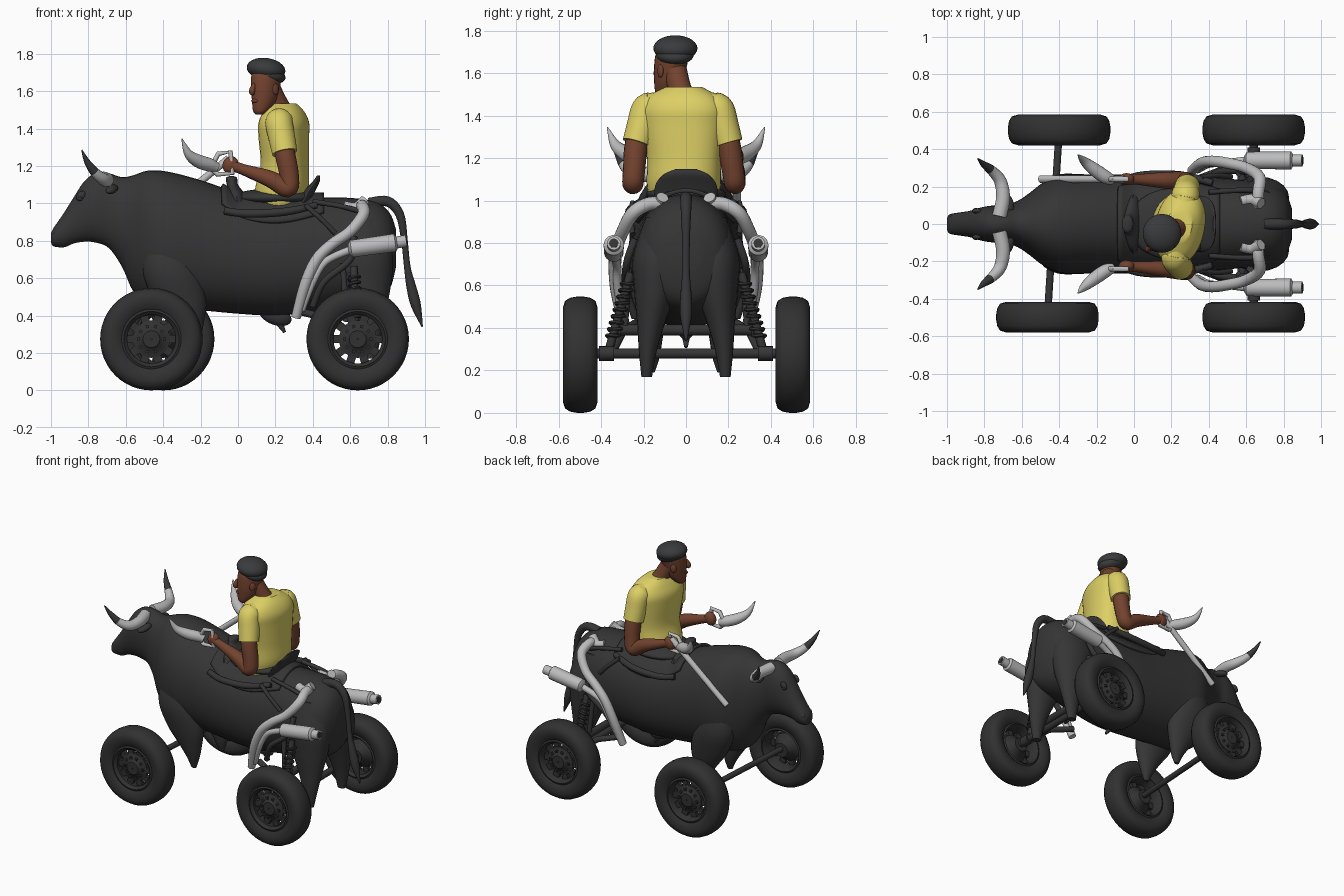
import bpy, bmesh, math
from mathutils import Vector, Matrix, Euler

if "Cube" in bpy.data.objects:
    bpy.data.objects.remove(bpy.data.objects["Cube"])


def material(name, rgb):
    m = bpy.data.materials.new(name)
    m.diffuse_color = (*rgb, 1)
    m.use_nodes = True
    m.node_tree.nodes["Principled BSDF"].inputs["Base Color"].default_value = m.diffuse_color
    return m


HIDE = material("dark hide", (0.036, 0.036, 0.037))
RUBBER = material("tyre black", (0.031, 0.031, 0.032))
CAP = material("charcoal cloth", (0.042, 0.043, 0.045))
SILVER = material("silver grey", (0.50, 0.50, 0.51))
SKIN = material("brown skin", (0.17, 0.055, 0.028))
YELLOW = material("yellow cloth", (0.72, 0.62, 0.13))


def finish(name, bm, mats, mirror=False, angle=40):
    bmesh.ops.recalc_face_normals(bm, faces=bm.faces)
    me = bpy.data.meshes.new(name)
    bm.to_mesh(me)
    bm.free()
    for m in mats:
        me.materials.append(m)
    for p in me.polygons:
        p.use_smooth = True
    me.set_sharp_from_angle(angle=math.radians(angle))
    ob = bpy.data.objects.new(name, me)
    bpy.context.collection.objects.link(ob)
    if mirror:
        mod = ob.modifiers.new("mirror", 'MIRROR')
        mod.use_axis = (False, True, False)
    return ob


def spline(p, k):
    """Catmull-Rom resampling of tuples, k steps per span."""
    out = []
    for i in range(len(p) - 1):
        a, b, c, d = p[max(i - 1, 0)], p[i], p[i + 1], p[min(i + 2, len(p) - 1)]
        for j in range(k):
            t = j / k
            out.append(tuple(0.5 * (2 * q + (r - o) * t + (2 * o - 5 * q + 4 * r - s) * t * t
                             + (3 * q - o - 3 * r + s) * t ** 3) for o, q, r, s in zip(a, b, c, d)))
    return out + [tuple(p[-1])]


def tube(name, pts, mat, n=14, k=5, axis=None, ref=(0, 1, 0), mirror=False, tip=None, split=1.0, power=1.0):
    """Loft of elliptical rings; points are x, y, z, r1 and optionally r2."""
    rows = spline([p if len(p) == 5 else (*p, p[3]) for p in pts], k)
    bm, rings, nrm = bmesh.new(), [], Vector(ref)
    for i, r in enumerate(rows):
        a, b = rows[max(i - 1, 0)], rows[min(i + 1, len(rows) - 1)]
        d = Vector(axis) if axis else (Vector(b[:3]) - Vector(a[:3])).normalized()
        w = nrm - d * nrm.dot(d)
        if w.length < 0.3:
            w = Vector((0, 0, 1)) - d * d.z
        nrm = w.normalized()
        bi = d.cross(nrm)
        ring = []
        for j in range(n):
            c, s = math.cos(2 * math.pi * j / n), math.sin(2 * math.pi * j / n)
            c, s = math.copysign(abs(c) ** power, c), math.copysign(abs(s) ** power, s)
            ring.append(bm.verts.new(Vector(r[:3]) + nrm * c * max(r[3], .002) + bi * s * max(r[4], .002)))
        rings.append(ring)
    for i in range(len(rings) - 1):
        for j in range(n):
            f = bm.faces.new((rings[i][j], rings[i][(j + 1) % n], rings[i + 1][(j + 1) % n], rings[i + 1][j]))
            f.material_index = int(tip is not None and i / len(rings) >= split)
    bm.faces.new(rings[0])
    bm.faces.new(rings[-1]).material_index = int(tip is not None)
    return finish(name, bm, [mat, tip] if tip else [mat], mirror)


def ball(name, loc, size, mat, rot=(0, 0, 0), mirror=False):
    bm = bmesh.new()
    bmesh.ops.create_uvsphere(bm, u_segments=24, v_segments=14, radius=1)
    m = Matrix.Translation(loc) @ Euler([math.radians(a) for a in rot]).to_matrix().to_4x4() @ Matrix.Diagonal((*size, 1))
    bmesh.ops.transform(bm, matrix=m, verts=bm.verts)
    return finish(name, bm, [mat], mirror, 60)


def lathe(bm, prof, c, n=48):
    """Closed (radius, y) profile spun about the y axis at c."""
    rings = [[bm.verts.new((c[0] + r * math.cos(2 * math.pi * j / n), c[1] + y, c[2] + r * math.sin(2 * math.pi * j / n)))
              for r, y in prof] for j in range(n)]
    m = len(prof)
    for j in range(n):
        for i in range(m):
            bm.faces.new((rings[j][i], rings[j][(i + 1) % m], rings[(j + 1) % n][(i + 1) % m], rings[(j + 1) % n][i]))


# Bull body and head: x, top z, bottom z, half width
SECTIONS = [(-1.0, .84, .79, .03), (-.985, .87, .77, .052), (-.93, .95, .765, .062), (-.88, 1.03, .785, .07),
            (-.82, 1.12, .795, .088), (-.76, 1.16, .79, .098), (-.69, 1.16, .76, .10), (-.62, 1.14, .66, .125),
            (-.56, 1.15, .53, .165), (-.48, 1.175, .46, .225), (-.38, 1.17, .44, .265), (-.22, 1.13, .43, .265),
            (0, 1.06, .41, .265), (.2, 1.03, .40, .265), (.4, 1.03, .42, .25), (.58, 1.03, .45, .235),
            (.73, 1.01, .48, .215), (.81, .95, .54, .165), (.845, .86, .66, .08)]
BODY = [(x, 0, (t + b) / 2, w, (t - b) / 2) for x, t, b, w in SECTIONS]
tube("bull_body", BODY, HIDE, n=40, axis=(1, 0, 0), power=.95)
tube("front_legs", [(-.38, .14, .85, .08, .10), (-.36, .17, .65, .10, .15), (-.31, .17, .48, .08, .14),
     (-.27, .165, .35, .055, .085), (-.25, .16, .26, .035, .045), (-.245, .16, .19, .012, .018)],
     HIDE, n=20, axis=(0, 0, 1), mirror=True)
tube("rear_legs", [(.64, .12, .92, .07, .12), (.66, .14, .74, .11, .165), (.68, .145, .58, .10, .14),
     (.70, .165, .42, .065, .09), (.71, .18, .29, .042, .055), (.71, .185, .17, .025, .03)],
     HIDE, n=20, axis=(0, 0, 1), mirror=True)
ball("sheath", (.2, 0, .40), (.09, .04, .05), HIDE, (0, 20, 0))
tube("sheath_tip", [(.21, 0, .38, .025), (.25, 0, .31, .008)], HIDE)
tube("tail", [(.70, 0, 1.0, .03), (.80, 0, 1.01, .028), (.865, 0, .94, .024), (.89, 0, .8, .018), (.905, 0, .66, .018),
     (.925, 0, .56, .026), (.95, 0, .46, .028), (.985, 0, .34, .004)], HIDE)
tube("bull_horns", [(-.72, .04, 1.13, .04), (-.70, .14, 1.125, .038), (-.715, .23, 1.125, .034), (-.76, .285, 1.16, .027),
     (-.805, .32, 1.22, .017), (-.835, .35, 1.285, .003)], SILVER, mirror=True, tip=CAP, split=.58)
ball("bull_ears", (-.675, .115, 1.075), (.03, .055, .022), HIDE, (-15, 0, 20), True)
ball("bull_brows", (-.84, .07, 1.04), (.03, .014, .022), HIDE, (0, -50, 0), True)
ball("bull_eyes", (-.845, .077, 1.025), (.014, .009, .012), RUBBER, mirror=True)
ball("bull_nostrils", (-.972, .04, .845), (.018, .014, .018), HIDE, mirror=True)

# Wheels
HALF = [(.15, .055), (.175, .074), (.22, .082), (.253, .072), (.268, .048), (.274, .015)]
TYRE = HALF + [(r, -y) for r, y in reversed(HALF)]
RIM = [(.16, .062), (.148, .068), (.130, .04), (.130, -.05), (.148, -.068), (.16, -.062)]
HUB = [(.10, .035), (.06, .045), (.045, .06), (.004, .06), (.004, -.06), (.05, -.06), (.065, -.02), (.10, .01)]
for tag, x, y in (("front_near", -.463, -.498), ("front_far", -.40, .503), ("rear_near", .64, -.498), ("rear_far", .64, .503)):
    s, c = math.copysign(1, y), (x, y, .274)
    bm = bmesh.new()
    lathe(bm, TYRE, c)
    finish(tag + "_tyre", bm, [RUBBER], angle=50)
    bm = bmesh.new()
    lathe(bm, RIM, c)
    lathe(bm, [(r, h * s) for r, h in HUB], c)
    for i in range(10):
        a = i * math.pi / 5
        base = Matrix.Translation(c) @ Matrix.Rotation(a, 4, 'Y')
        bmesh.ops.create_cube(bm, size=1, matrix=base @ Matrix.Translation((.113, .02 * s, 0)) @ Matrix.Diagonal((.05, .025, .044, 1)))
        bmesh.ops.create_cube(bm, size=1, matrix=base @ Matrix.Translation((.07, .045 * s, 0)) @ Matrix.Diagonal((.016, .02, .016, 1)))
    finish(tag + "_rim", bm, [RUBBER])

# Axles, frame and shock absorbers
tube("front_axle", [(-.463, -.5, .28, .02), (-.40, .5, .28, .02)], HIDE, k=1)
tube("rear_axle", [(.64, -.5, .28, .024), (.64, .5, .28, .024)], HIDE, k=1)
tube("rear_crossbar", [(.58, -.31, .39, .026), (.58, .31, .39, .026)], HIDE, k=1)
tube("axle_joints", [(.64, .34, .28, .035), (.64, .41, .28, .035)], HIDE, k=1, mirror=True)
tube("swing_arms", [(.64, .35, .28, .02), (.5, .30, .38, .02), (.34, .24, .42, .02)], HIDE, k=1, mirror=True)
tube("frame_tubes", [(.40, .24, .45, .018), (.46, .28, .58, .018), (.6, .28, .70, .018), (.62, .24, .82, .018)], HIDE, mirror=True)
tube("frame_uprights", [(.58, .29, .39, .016), (.56, .27, .68, .016)], HIDE, k=1, mirror=True)
A, B = Vector((.62, .26, .66)), Vector((.63, .365, .29))
tube("shock_rods", [(*A, .02), (*B, .02)], HIDE, k=1, mirror=True)
D = (B - A).normalized()
U = D.cross(Vector((1, 0, 0))).normalized()
coil = []
for i in range(109):
    a = i * math.pi / 6
    p = A.lerp(B, .10 + .74 * i / 108) + (U * math.sin(a) + D.cross(U) * math.cos(a)) * .028
    coil.append((*p, .009))
tube("shock_springs", coil, HIDE, n=6, k=1, mirror=True)

# Exhaust
tube("exhaust_pipes", [(.66, .09, .98, .03), (.665, .17, .985, .032), (.67, .25, .94, .032), (.60, .30, .85, .03),
     (.50, .325, .78, .03), (.42, .335, .70, .03), (.36, .325, .57, .03), (.31, .285, .39, .026)], SILVER, mirror=True)
tube("exhaust_branches", [(.57, .12, .985, .028), (.63, .13, .975, .03), (.68, .11, 1.015, .03)], SILVER, mirror=True)
tube("exhaust_links", [(.34, .29, .43, .02), (.40, .32, .58, .02), (.47, .325, .69, .02), (.61, .34, .755, .022)], SILVER, mirror=True)
tube("mufflers", [(.59, .34, .755, .025), (.605, .34, .757, .046), (.84, .34, .79, .048), (.85, .34, .791, .032),
     (.90, .34, .799, .032)], SILVER, k=1, n=24, mirror=True)
tube("muffler_ends", [(.89, .34, .797, .022), (.903, .34, .7995, .022)], HIDE, k=1, mirror=True)

# Saddle pad draped over the back
dense = spline(BODY, 6)
bm = bmesh.new()
rows = []
for i in range(25):
    x = -.08 + .54 * i / 24
    r = min(dense, key=lambda q: abs(q[0] - x))
    low = math.radians(44 - 12 * math.sin(math.pi * i / 24))
    rows.append([bm.verts.new((x, (r[3] + .018) * math.cos(a), .727 + .33 * math.sin(a) + .05 * max(0, -x) / .08))
                 for a in (low + (math.pi - 2 * low) * j / 24 for j in range(25))])
for p, q in zip(rows, rows[1:]):
    for j in range(24):
        bm.faces.new((p[j], p[j + 1], q[j + 1], q[j]))
pad = finish("saddle_pad", bm, [HIDE])
pad.modifiers.new("thickness", 'SOLIDIFY').thickness = .02
ball("saddle_seat", (.2, 0, 1.03), (.23, .19, .05), HIDE)
tube("saddle_back", [(.35, 0, 1.0, .15, .035), (.385, 0, 1.07, .145, .03), (.42, 0, 1.12, .11, .018), (.43, 0, 1.148, .05, .008)],
     HIDE, axis=(0, 0, 1), n=24)
tube("saddle_front", [(.0, 0, .98, .17, .06), (-.01, 0, 1.05, .13, .045), (-.03, 0, 1.10, .06, .03), (-.035, 0, 1.135, .045, .03),
     (-.035, 0, 1.145, .02, .012)], HIDE, axis=(0, 0, 1), n=20)
tube("saddle_rolls", [(-.07, .23, .96, .02), (.05, .26, .945, .022), (.25, .26, .955, .022), (.42, .22, .99, .018)], HIDE, mirror=True)
tube("saddle_straps", [(.36, .25, .99, .014), (.44, .26, .92, .014), (.52, .252, .84, .014)], HIDE, mirror=True)
tube("rear_straps", [(.40, .17, 1.01, .014), (.55, .18, .985, .014), (.66, .18, .955, .014)], HIDE, mirror=True)

# Handlebars
tube("handlebar_horns", [(-.11, .235, 1.19, .025), (-.15, .25, 1.205, .036), (-.21, .29, 1.225, .036), (-.265, .335, 1.265, .024),
     (-.30, .37, 1.345, .003)], SILVER, mirror=True)
tube("handlebar_brackets", [(-.13, .24, 1.22, .014), (-.105, .24, 1.265, .014), (-.04, .24, 1.275, .014), (-.03, .24, 1.16, .014),
     (-.11, .24, 1.155, .014), (-.16, .24, 1.20, .014)], SILVER, k=1, mirror=True)
tube("steering_tube", [(-.05, .24, 1.24, .02), (-.5, .24, .87, .02)], SILVER, k=1)

# Rider
tube("shirt", [(.22, -.01, .98, .16, .12), (.235, -.01, 1.08, .175, .14), (.25, -.01, 1.2, .175, .125),
     (.245, -.015, 1.35, .195, .13), (.245, -.015, 1.43, .20, .13), (.245, -.015, 1.49, .165, .105), (.24, -.01, 1.535, .085, .07)],
     YELLOW, n=32, axis=(0, 0, 1), ref=(.2, .97, 0), power=.9)
for tag, sh, cuff, elbow, hand in (("near", (.22, -.185, 1.425), (.25, -.232, 1.27), (.285, -.25, 1.09), (-.04, -.225, 1.205)),
                                   ("far", (.275, .155, 1.425), (.285, .20, 1.27), (.28, .23, 1.09), (-.04, .24, 1.205))):
    sh, cuff, elbow, hand = map(Vector, (sh, cuff, elbow, hand))
    inner = sh.lerp(Vector((.245, -.015, 1.5)), .5)
    tube(tag + "_sleeve", [(*inner, .055), (*sh.lerp(inner, .35), .072), (*sh, .074), (*sh.lerp(cuff, .5), .072), (*cuff, .068)],
         YELLOW, n=20)
    tube(tag + "_arm", [(*sh, .05), (*cuff, .055), (*elbow.lerp(cuff, .3), .052), (*(elbow + Vector((-.02, 0, -.01))), .05),
         (*elbow.lerp(hand, .35), .045), (*elbow.lerp(hand, .8), .029), (*hand, .03)], SKIN, n=18)
    ball(tag + "_hand", hand, (.042, .032, .048), SKIN, (0, 20, 0))
tube("neck", [(.245, -.01, 1.47, .062), (.215, -.03, 1.53, .055), (.175, -.05, 1.61, .055)], SKIN, n=18)
SIDE = Vector((.65, -.76, 0))
FACE = Vector((-.76, -.65, 0))
tube("head", [(.115, -.105, 1.475, .02, .02), (.122, -.10, 1.495, .042, .042), (.14, -.085, 1.55, .06, .07), (.147, -.075, 1.62, .07, .083),
     (.152, -.065, 1.69, .07, .085), (.15, -.06, 1.74, .04, .05)], SKIN, n=24, axis=(0, 0, 1), ref=SIDE)
H = Vector((.147, -.075, 0))
tube("nose", [(*(H + FACE * .08 + Vector((0, 0, 1.64))), .008), (*(H + FACE * .095 + Vector((0, 0, 1.60))), .017),
     (*(H + FACE * .088 + Vector((0, 0, 1.58))), .008)], SKIN)
ball("lips", H + FACE * .072 + Vector((0, 0, 1.548)), (.018, .026, .012), SKIN, (0, 0, 40))
for s, tag in ((1, "near"), (-1, "far")):
    ball(tag + "_ear", H + SIDE * .07 * s - FACE * .012 + Vector((0, 0, 1.61)), (.02, .009, .03), SKIN, (0, 0, 40))
ball("cap_crown", (.15, -.05, 1.717), (.104, .104, .06), CAP, (0, 8, 0))
ball("cap_band", (.162, -.052, 1.69), (.094, .09, .048), CAP, (0, 15, 0))
